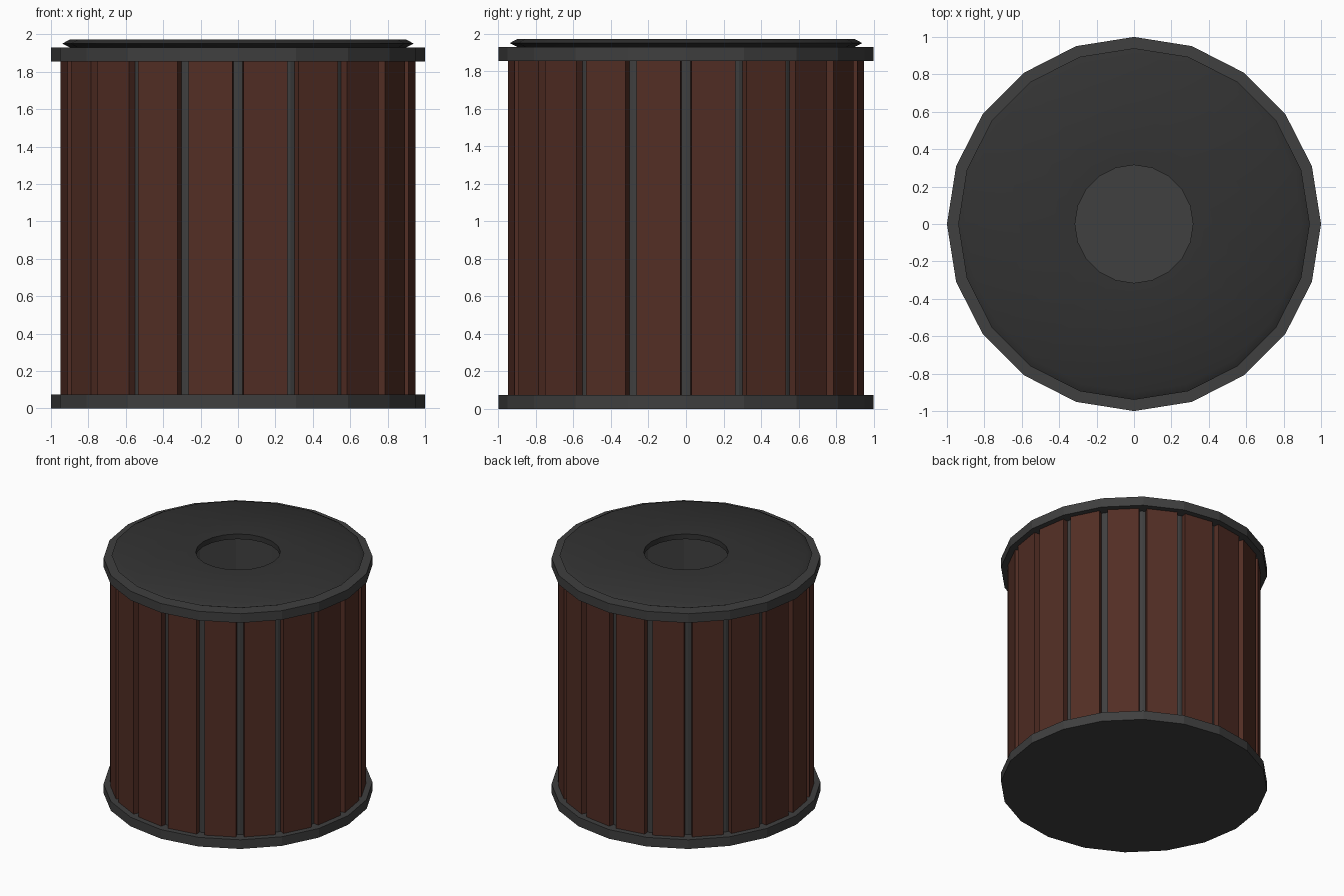
import bpy, bmesh, math
from mathutils import Matrix

if "Cube" in bpy.data.objects:
    bpy.data.objects.remove(bpy.data.objects["Cube"])

SIDES = 20
STEP = 2 * math.pi / SIDES


def material(name, rgb):
    m = bpy.data.materials.new(name)
    m.diffuse_color = (*rgb, 1)
    m.use_nodes = True
    m.node_tree.nodes["Principled BSDF"].inputs["Base Color"].default_value = m.diffuse_color
    return m


def finish(name, bm, mat):
    bmesh.ops.recalc_face_normals(bm, faces=bm.faces)
    me = bpy.data.meshes.new(name)
    bm.to_mesh(me)
    bm.free()
    me.materials.append(mat)
    ob = bpy.data.objects.new(name, me)
    bpy.context.collection.objects.link(ob)
    return ob


def lathe(name, profile, mat, closed):
    """Revolve (radius, z) points around z with SIDES flat sides."""
    bm = bmesh.new()
    rings = []
    for r, z in profile:
        if r == 0:
            rings.append([bm.verts.new((0, 0, z))] * SIDES)
        else:
            rings.append([bm.verts.new((r * math.cos(i * STEP), r * math.sin(i * STEP), z))
                          for i in range(SIDES)])
    pairs = list(zip(rings, rings[1:]))
    if closed:
        pairs.append((rings[-1], rings[0]))
    for a, b in pairs:
        for i in range(SIDES):
            j = (i + 1) % SIDES
            quad = [a[i], a[j], b[j], b[i]]
            bm.faces.new(list(dict.fromkeys(quad)))
    return finish(name, bm, mat)


grey = material("dark_metal", (0.05, 0.05, 0.05))
black = material("lid_metal", (0.032, 0.032, 0.032))
brown = material("brown_wood", (0.085, 0.027, 0.018))

# Hollow can with a wide rim at the bottom and at the top
lathe("can_body", [(0, 0), (1, 0), (1, 0.075), (0.91, 0.075), (0.91, 1.855), (1, 1.855),
                   (1, 1.93), (0.87, 1.93), (0.87, 0.06), (0, 0.06)], grey, False)

# Lid: flat ring with a pointed edge and a round opening
lid = lathe("lid", [(0.315, 1.93), (0.90, 1.93), (0.94, 1.95), (0.90, 1.972), (0.315, 1.972)],
            black, True)
bpy.context.view_layer.objects.active = lid
lid.select_set(True)
bpy.ops.object.shade_smooth_by_angle(angle=math.radians(40))

# Upright slats, one on each flat side, with gaps at the corners
bm = bmesh.new()
back, front, width, low, high = 0.885, 0.943, 0.237, 0.075, 1.855
for i in range(SIDES):
    m = (Matrix.Rotation((i + 0.5) * STEP, 4, 'Z')
         @ Matrix.Translation(((back + front) / 2, 0, (low + high) / 2))
         @ Matrix.Diagonal((front - back, width, high - low, 1)))
    bmesh.ops.create_cube(bm, size=1, matrix=m)
finish("slats", bm, brown)
